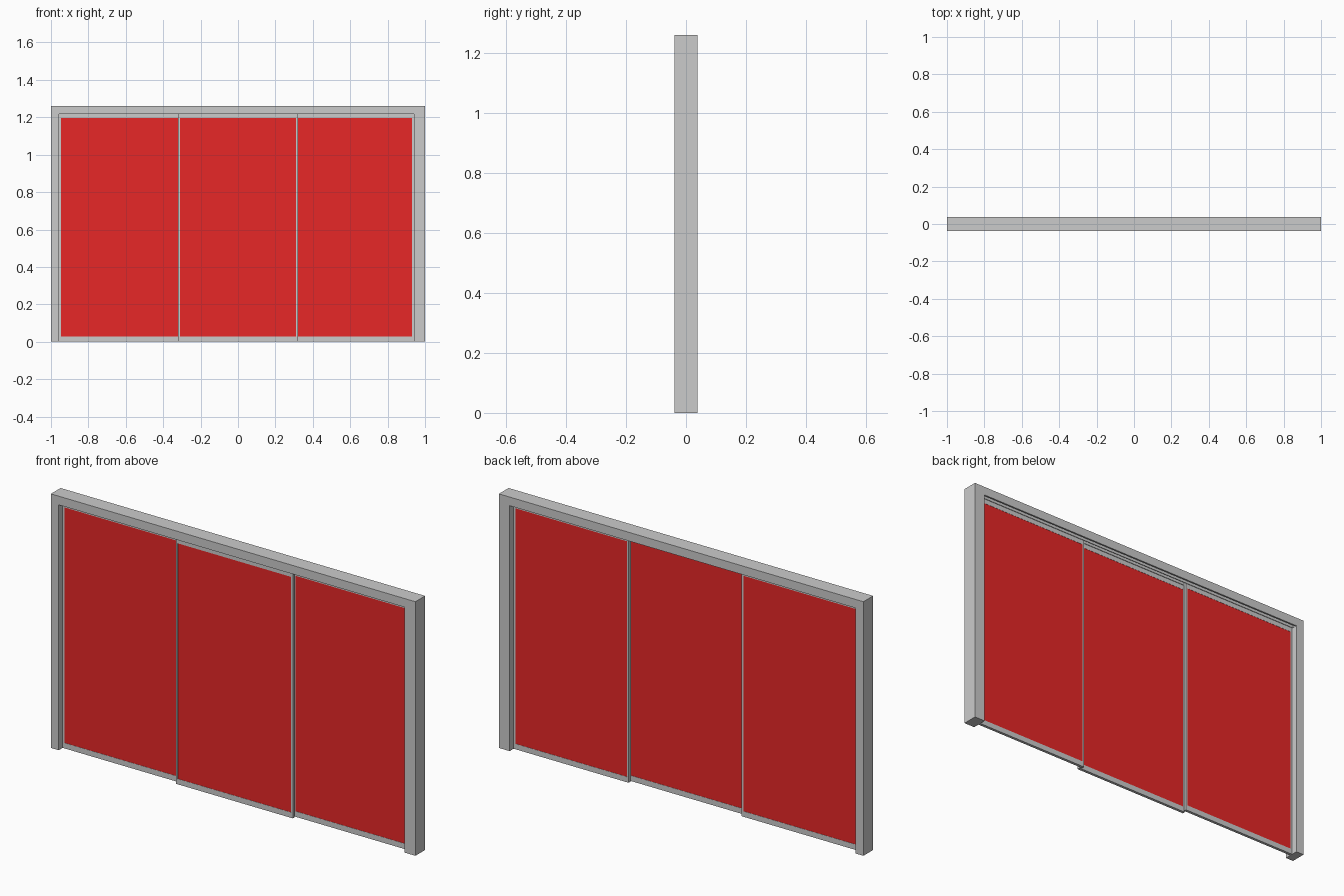
import bpy, bmesh

if "Cube" in bpy.data.objects:
    bpy.data.objects.remove(bpy.data.objects["Cube"])

FRONT, BACK = -0.038, 0.038        # frame depth
LEFT, RIGHT = -0.957, 0.941        # clear opening
HEAD, TOP = 1.217, 1.26            # header underside and top
DOOR_TOP = 1.225

red = bpy.data.materials.new("red_panel")
red.diffuse_color = (0.8, 0.02, 0.02, 1)
red.use_nodes = True
red.node_tree.nodes["Principled BSDF"].inputs["Base Color"].default_value = red.diffuse_color


def prism(name, points, faces, y0, y1, mat=None):
    """Flat faces in the XZ plane, extruded from y0 to y1."""
    bm = bmesh.new()
    vs = [bm.verts.new((x, y0, z)) for x, z in points]
    fs = [bm.faces.new([vs[i] for i in f]) for f in faces]
    ext = bmesh.ops.extrude_face_region(bm, geom=fs, use_keep_orig=True)
    moved = [g for g in ext["geom"] if isinstance(g, bmesh.types.BMVert)]
    bmesh.ops.translate(bm, vec=(0, y1 - y0, 0), verts=moved)
    bmesh.ops.recalc_face_normals(bm, faces=bm.faces[:])
    me = bpy.data.meshes.new(name)
    bm.to_mesh(me)
    bm.free()
    ob = bpy.data.objects.new(name, me)
    bpy.context.collection.objects.link(ob)
    if mat:
        me.materials.append(mat)
    return ob


def rect(x0, x1, z0, z1):
    return [(x0, z0), (x1, z0), (x1, z1), (x0, z1)]


# Surround: two jambs and a header in one piece
frame = prism("outer_frame",
              [(-1, 0), (LEFT, 0), (LEFT, HEAD), (RIGHT, HEAD),
               (RIGHT, 0), (1, 0), (1, TOP), (-1, TOP)],
              [range(8)], FRONT, BACK)

# Three sliding tracks cut into the underside of the header
for i, yc in enumerate((-0.021, 0.0, 0.021)):
    cutter = prism(f"track_cutter_{i + 1}",
                   rect(LEFT + 0.0005, RIGHT - 0.0005, HEAD - 0.02, 1.236),
                   [range(4)], yc - 0.009, yc + 0.009)
    cutter.hide_render = True
    cutter.hide_viewport = True
    mod = frame.modifiers.new(f"track_{i + 1}", "BOOLEAN")
    mod.operation = "DIFFERENCE"
    mod.solver = "EXACT"
    mod.object = cutter


# Sliding door: thin metal border around a red panel
def door(name, x0, x1, yc):
    border, z0, z1 = 0.01, 0.027, 1.195
    outer = rect(x0, x1, 0, DOOR_TOP)
    inner = rect(x0 + border, x1 - border, z0, z1)
    ring = [(i, (i + 1) % 4, 4 + (i + 1) % 4, 4 + i) for i in range(4)]
    prism(name + "_border", outer + inner, ring, yc - 0.007, yc + 0.007)
    prism(name + "_panel", inner, [range(4)], yc - 0.006, yc + 0.006, red)


door("left_door", LEFT, -0.31, 0.0)
door("middle_door", -0.321, 0.321, -0.021)
door("right_door", 0.31, RIGHT, 0.0)
